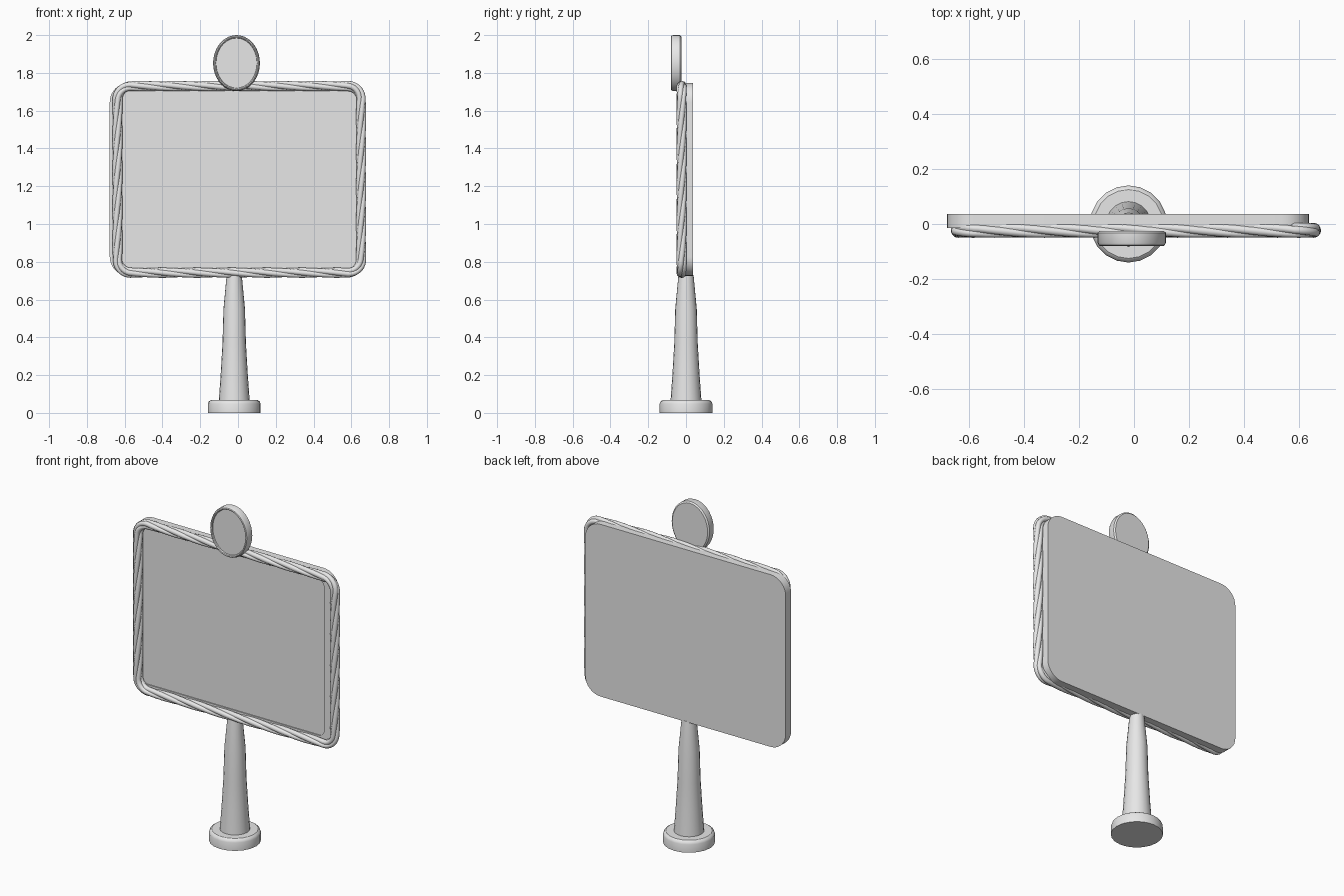
import bpy, bmesh, math
from mathutils import Vector

cube = bpy.data.objects.get("Cube")
if cube:
    bpy.data.objects.remove(cube, do_unlink=True)

GREY = (0.8, 0.8, 0.8, 1.0)
mat = bpy.data.materials.new("plain grey")
mat.use_nodes = True
mat.diffuse_color = GREY
mat.node_tree.nodes["Principled BSDF"].inputs["Base Color"].default_value = GREY


def loft(name, rings, closed=False, angle=35):
    """Skin a stack of equal-length rings; cap the ends unless closed."""
    bm = bmesh.new()
    loops = [[bm.verts.new(p) for p in ring] for ring in rings]
    pairs = list(zip(loops, loops[1:]))
    if closed:
        pairs.append((loops[-1], loops[0]))
    else:
        bm.faces.new(loops[0])
        bm.faces.new(loops[-1])
    for a, b in pairs:
        for i in range(len(a)):
            j = (i + 1) % len(a)
            bm.faces.new((a[i], a[j], b[j], b[i]))
    bmesh.ops.recalc_face_normals(bm, faces=bm.faces)
    mesh = bpy.data.meshes.new(name)
    bm.to_mesh(mesh)
    bm.free()
    mesh.materials.append(mat)
    obj = bpy.data.objects.new(name, mesh)
    bpy.context.collection.objects.link(obj)
    bpy.ops.object.select_all(action='DESELECT')
    obj.select_set(True)
    bpy.context.view_layer.objects.active = obj
    bpy.ops.object.shade_smooth_by_angle(angle=math.radians(angle))
    return obj


def rounded_rect(cx, cz, hw, hh, r, y, arc=8, step=None):
    """Rounded rectangle in the xz plane, with optional points along the sides."""
    corners = []
    for k, (sx, sz) in enumerate(((1, 1), (-1, 1), (-1, -1), (1, -1))):
        corners.append([Vector((cx + sx * (hw - r) + r * math.cos(a), y,
                                cz + sz * (hh - r) + r * math.sin(a)))
                        for a in ((k + i / arc) * math.pi / 2 for i in range(arc + 1))])
    points = []
    for k, corner in enumerate(corners):
        points += corner
        if step:
            start, end = corner[-1], corners[(k + 1) % 4][0]
            n = round((end - start).length / step)
            points += [start.lerp(end, i / n) for i in range(1, n)]
    return points


def circle(cx, z, r, sides=20):
    return [(cx + r * math.cos(t), r * math.sin(t), z)
            for t in (math.tau * i / sides for i in range(sides))]


def ellipse(cx, cz, rx, rz, y, sides=36):
    return [(cx + rx * math.cos(t), y, cz + rz * math.sin(t))
            for t in (math.tau * i / sides for i in range(sides))]


# Foot and tapered post
POST_X = -0.02
foot = [(0.14, 0), (0.14, 0.048), (0.135, 0.06), (0.125, 0.067), (0.08, 0.067)]
loft("foot", [circle(POST_X, z, r) for r, z in foot])
post = [(0.082, 0.06), (0.072, 0.2), (0.062, 0.37), (0.057, 0.55), (0.04, 0.73)]
loft("post", [circle(POST_X, z, r) for r, z in post])

# Sign board with a shallow recessed field on the front
PX, PZ = -0.022, 1.236
loft("sign_board", [
    rounded_rect(PX, PZ, 0.657, 0.51, 0.1, 0.037),
    rounded_rect(PX, PZ, 0.657, 0.51, 0.1, -0.014),
    rounded_rect(PX, PZ, 0.595, 0.461, 0.035, -0.014),
    rounded_rect(PX, PZ, 0.595, 0.461, 0.035, -0.008)])

# Twisted rope border: a lobed section turning along the path
STRANDS, TURNS, ROPE_R = 4, 6, 0.027
path = rounded_rect(0.007, 1.236, 0.645, 0.494, 0.07, -0.023, arc=10, step=0.03)
count = len(path)
lengths = [(path[(i + 1) % count] - p).length for i, p in enumerate(path)]
total, run, rings = sum(lengths), 0.0, []
for i, p in enumerate(path):
    tangent = (path[(i + 1) % count] - path[i - 1]).normalized()
    side = Vector((0, 1, 0))
    up = tangent.cross(side)
    twist = math.tau * TURNS * run / total
    ring = []
    for k in range(STRANDS * 6):
        t = math.tau * k / (STRANDS * 6)
        r = ROPE_R * (0.74 + 0.26 * abs(math.sin(STRANDS * t / 2)) ** 0.7)
        ring.append(p + r * (math.cos(t + twist) * side + math.sin(t + twist) * up))
    rings.append(ring)
    run += lengths[i]
loft("rope_border", rings, closed=True, angle=40)

# Oval medallion with rounded rim and recessed face
medallion = [(0.008, -0.025), (0, -0.032), (0, -0.068), (0.004, -0.077),
             (0.009, -0.08), (0.014, -0.077), (0.016, -0.07)]
loft("medallion", [ellipse(-0.008, 1.852, 0.124 - d, 0.148 - d, y)
                   for d, y in medallion])
